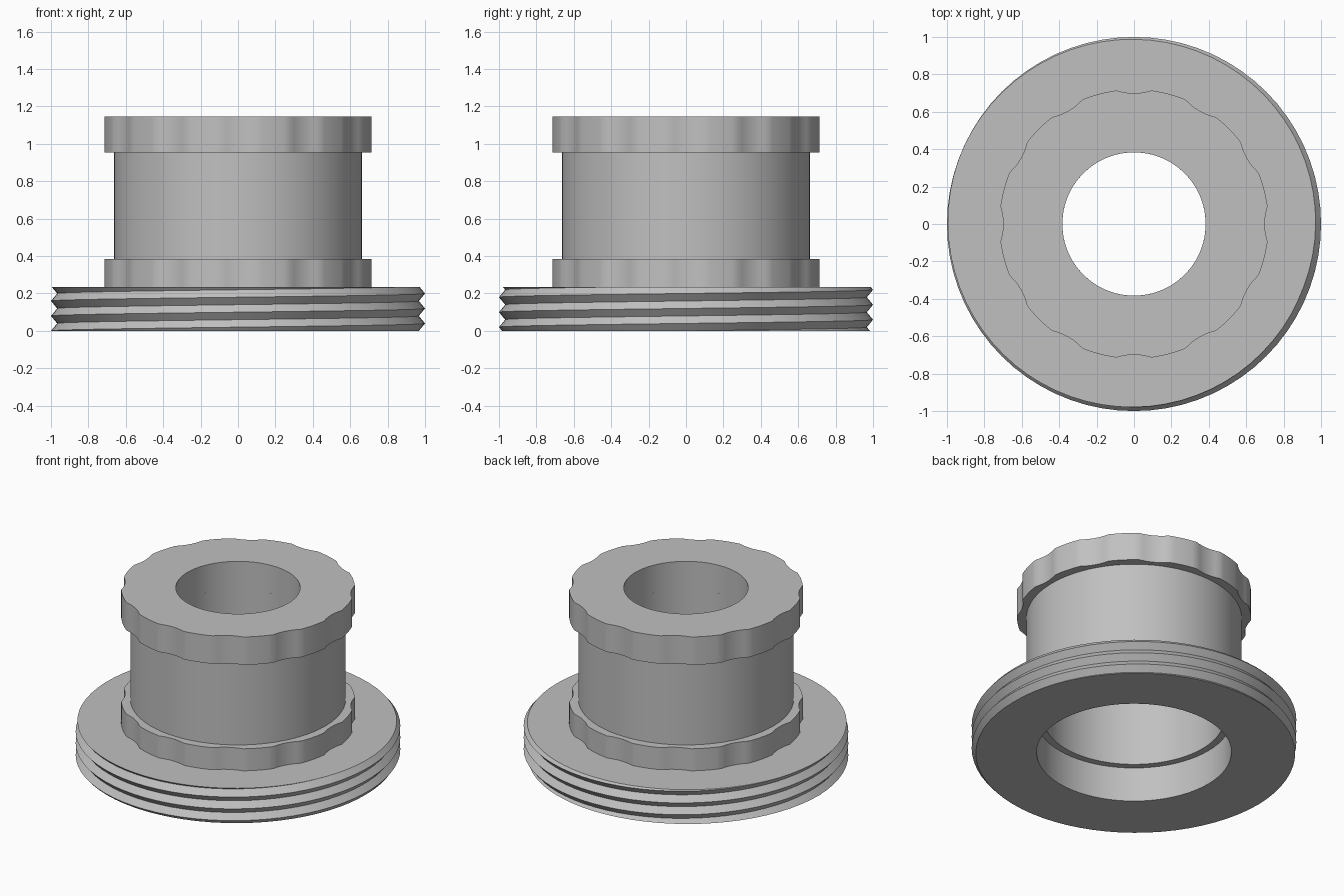
import bpy
import bmesh
from math import cos, sin, pi, tau, degrees

cube = bpy.data.objects.get("Cube")
if cube:
    bpy.data.objects.remove(cube)

# Single grey material
grey = bpy.data.materials.new("plain grey")
grey.use_nodes = True
grey.diffuse_color = (0.53, 0.53, 0.53, 1)
grey.node_tree.nodes["Principled BSDF"].inputs["Base Color"].default_value = (0.53, 0.53, 0.53, 1)


def sweep(name, section, steps):
    """Sweep a section, section(angle) -> [(radius, z)], once around z."""
    bm = bmesh.new()
    columns = []
    for j in range(steps + 1):
        a = tau * j / steps
        columns.append([bm.verts.new((r * cos(a), r * sin(a), z)) for r, z in section(a)])
    for left, right in zip(columns, columns[1:]):
        for k in range(len(left) - 1):
            bm.faces.new((left[k], right[k], right[k + 1], left[k + 1]))
    bmesh.ops.remove_doubles(bm, verts=bm.verts, dist=1e-5)
    bmesh.ops.dissolve_degenerate(bm, edges=bm.edges, dist=1e-5)
    bmesh.ops.recalc_face_normals(bm, faces=bm.faces)
    mesh = bpy.data.meshes.new(name)
    bm.to_mesh(mesh)
    bm.free()
    mesh.materials.append(grey)
    obj = bpy.data.objects.new(name, mesh)
    bpy.context.collection.objects.link(obj)
    bpy.ops.object.select_all(action="DESELECT")
    obj.select_set(True)
    bpy.context.view_layer.objects.active = obj
    bpy.ops.object.shade_smooth_by_angle(angle=pi / 6)
    return obj


# Threaded flange: a triangular helical thread cut off flat at both ends
HEIGHT, PITCH, ROOT, CREST, BORE = 0.235, 0.08, 0.967, 1.0, 0.6


def flange_section(a):
    points = [(BORE, HEIGHT), (BORE, 0)]
    for k in range(-2, 9):
        z = min(max(PITCH * (k / 2 + a / tau), 0), HEIGHT)
        phase = (z / PITCH - a / tau) % 1
        tooth = 1 - abs(2 * phase - 1)
        points.append((ROOT + (CREST - ROOT) * tooth, z))
    return points + [(BORE, HEIGHT)]


sweep("threaded_flange", flange_section, 72)

# Hollow body with a wide lower bore and a narrow upper bore
INNER, OUTER, THROAT, STEP, BODY_TOP = 0.555, 0.663, 0.383, 0.71, 0.955
body = [(INNER, HEIGHT), (OUTER, HEIGHT), (OUTER, BODY_TOP),
        (THROAT, BODY_TOP), (THROAT, STEP), (INNER, STEP), (INNER, HEIGHT)]
sweep("body", lambda a: body, 72)


# Grip rings with twelve shallow scallops
def scalloped_ring(name, bore, bottom, top):
    def section(a):
        off = abs((degrees(a) + 15) % 30 - 15)
        r = 0.699 + 0.021 * min(off / 7.5, 1) ** 2
        return [(bore, bottom), (r, bottom), (r, top), (bore, top), (bore, bottom)]
    return sweep(name, section, 144)


scalloped_ring("lower_grip_ring", INNER, HEIGHT, 0.385)
scalloped_ring("upper_grip_ring", THROAT, BODY_TOP, 1.145)
